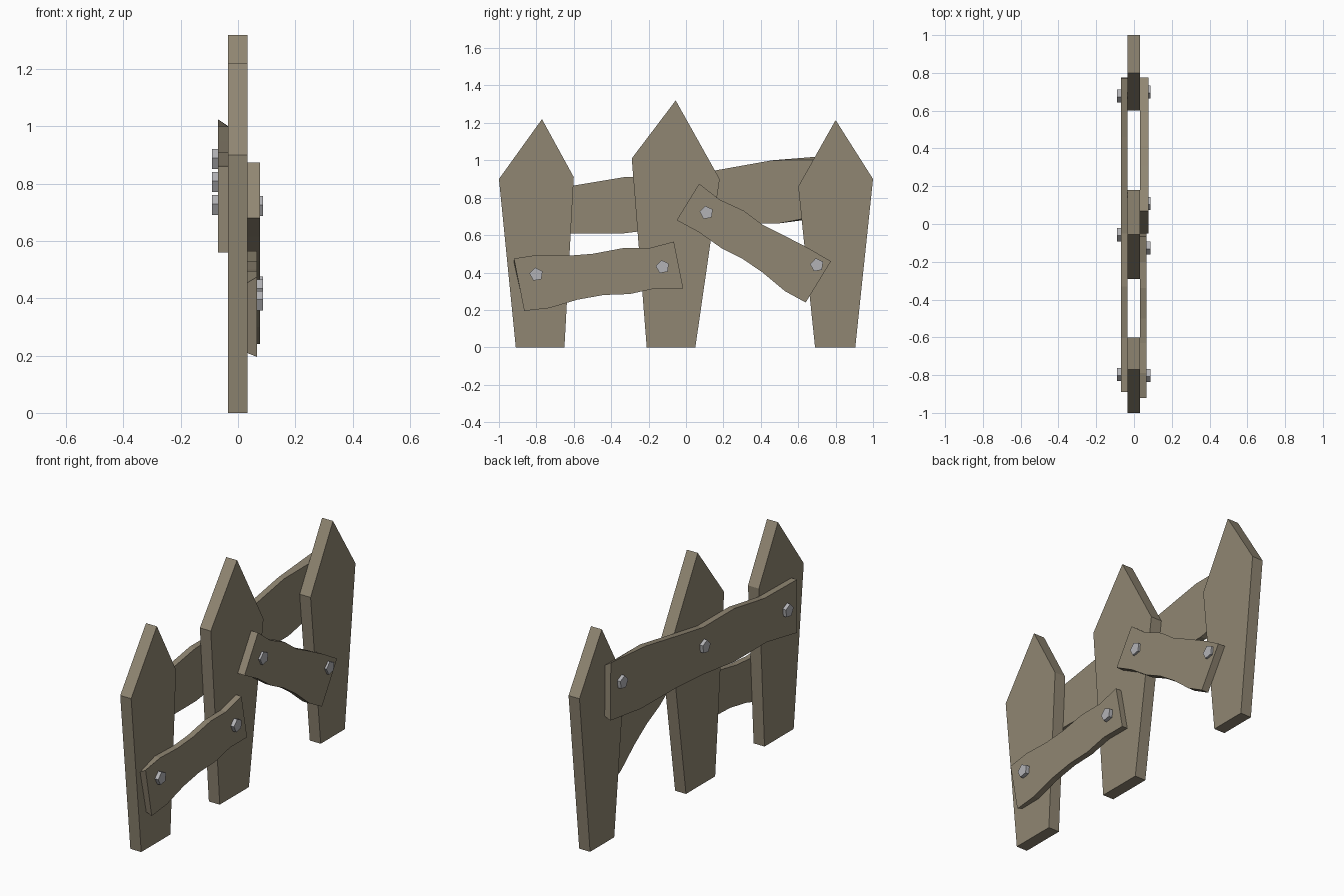
import bpy
import bmesh
from math import cos, sin, radians

cube = bpy.data.objects.get("Cube")
if cube:
    bpy.data.objects.remove(cube, do_unlink=True)


def make_material(name, colour):
    mat = bpy.data.materials.new(name)
    mat.use_nodes = True
    mat.diffuse_color = (*colour, 1)
    mat.node_tree.nodes["Principled BSDF"].inputs["Base Color"].default_value = (*colour, 1)
    return mat


WOOD = make_material("weathered wood", (0.28, 0.24, 0.17))
STEEL = make_material("grey steel", (0.45, 0.45, 0.47))


def prism(name, x_a, outline_a, x_b, outline_b, mat):
    """Join two matching (y, z) outlines lying at two x positions."""
    bm = bmesh.new()
    a = [bm.verts.new((x_a, y, z)) for y, z in outline_a]
    b = [bm.verts.new((x_b, y, z)) for y, z in outline_b]
    bm.faces.new(a)
    bm.faces.new(b[::-1])
    for i in range(len(a)):
        j = (i + 1) % len(a)
        bm.faces.new((a[i], b[i], b[j], a[j]))
    bmesh.ops.recalc_face_normals(bm, faces=bm.faces)
    mesh = bpy.data.meshes.new(name)
    bm.to_mesh(mesh)
    bm.free()
    mesh.materials.append(mat)
    obj = bpy.data.objects.new(name, mesh)
    bpy.context.collection.objects.link(obj)
    return obj


def plank(name, x_in, x_out, top, bottom, pinch=None):
    """Wavy board; pinch narrows the inner face at chosen columns."""
    pinch = pinch or {}
    top_in = [(y, z - pinch.get(i, 0)) for i, (y, z) in enumerate(top)]
    bottom_in = [(y, z + pinch.get(i, 0) * 0.7) for i, (y, z) in enumerate(bottom)]
    prism(name, x_in, top_in + bottom_in[::-1], x_out, top + bottom[::-1], WOOD)


def bolt(name, x_in, x_out, y, z, radius=0.037):
    ring = [(y + radius * cos(radians(100 + 72 * i)),
             z + radius * sin(radians(100 + 72 * i))) for i in range(5)]
    prism(name, x_in, ring, x_out, ring, STEEL)


# Pointed upright pickets
pickets = {
    "front_picket": [(-0.91, 0), (-0.65, 0), (-0.6, 0.91), (-0.77, 1.22), (-1, 0.9)],
    "middle_picket": [(-0.21, 0), (0.05, 0), (0.18, 0.9), (-0.055, 1.32), (-0.29, 1.01)],
    "back_picket": [(0.69, 0), (0.905, 0), (1, 0.9), (0.8, 1.215), (0.6, 0.86)],
}
for name, outline in pickets.items():
    prism(name, -0.035, outline, 0.033, outline, WOOD)

# Two short boards on one side
plank("lower_board", 0.033, 0.067,
      [(-0.92, 0.475), (-0.79, 0.495), (-0.63, 0.49), (-0.5, 0.5),
       (-0.34, 0.53), (-0.2, 0.53), (-0.065, 0.565)],
      [(-0.865, 0.195), (-0.73, 0.21), (-0.58, 0.255), (-0.44, 0.28),
       (-0.3, 0.285), (-0.165, 0.315), (-0.015, 0.315)],
      pinch={0: 0.02})
plank("slanted_board", 0.033, 0.076,
      [(0.07, 0.875), (0.18, 0.79), (0.31, 0.73), (0.41, 0.655),
       (0.53, 0.595), (0.655, 0.53), (0.775, 0.46)],
      [(-0.05, 0.68), (0.07, 0.615), (0.19, 0.53), (0.3, 0.475),
       (0.41, 0.4), (0.53, 0.3), (0.64, 0.24)])

# Long board on the other side
plank("long_board", -0.035, -0.07,
      [(-0.89, 0.86), (-0.6, 0.865), (-0.33, 0.91), (-0.05, 0.91),
       (0.18, 0.95), (0.46, 1.0), (0.77, 1.025)],
      [(-0.89, 0.56), (-0.62, 0.61), (-0.33, 0.61), (-0.05, 0.645),
       (0.18, 0.66), (0.5, 0.663), (0.775, 0.7)],
      pinch={6: 0.023})

# Five-sided bolt heads
for i, (y, z) in enumerate([(-0.8, 0.39), (-0.125, 0.43), (0.11, 0.72), (0.7, 0.44)]):
    bolt(f"short_board_bolt_{i + 1}", 0.06, 0.088, y, z)
for i, (y, z) in enumerate([(-0.795, 0.725), (-0.055, 0.805), (0.68, 0.885)]):
    bolt(f"long_board_bolt_{i + 1}", -0.065, -0.09, y, z)
